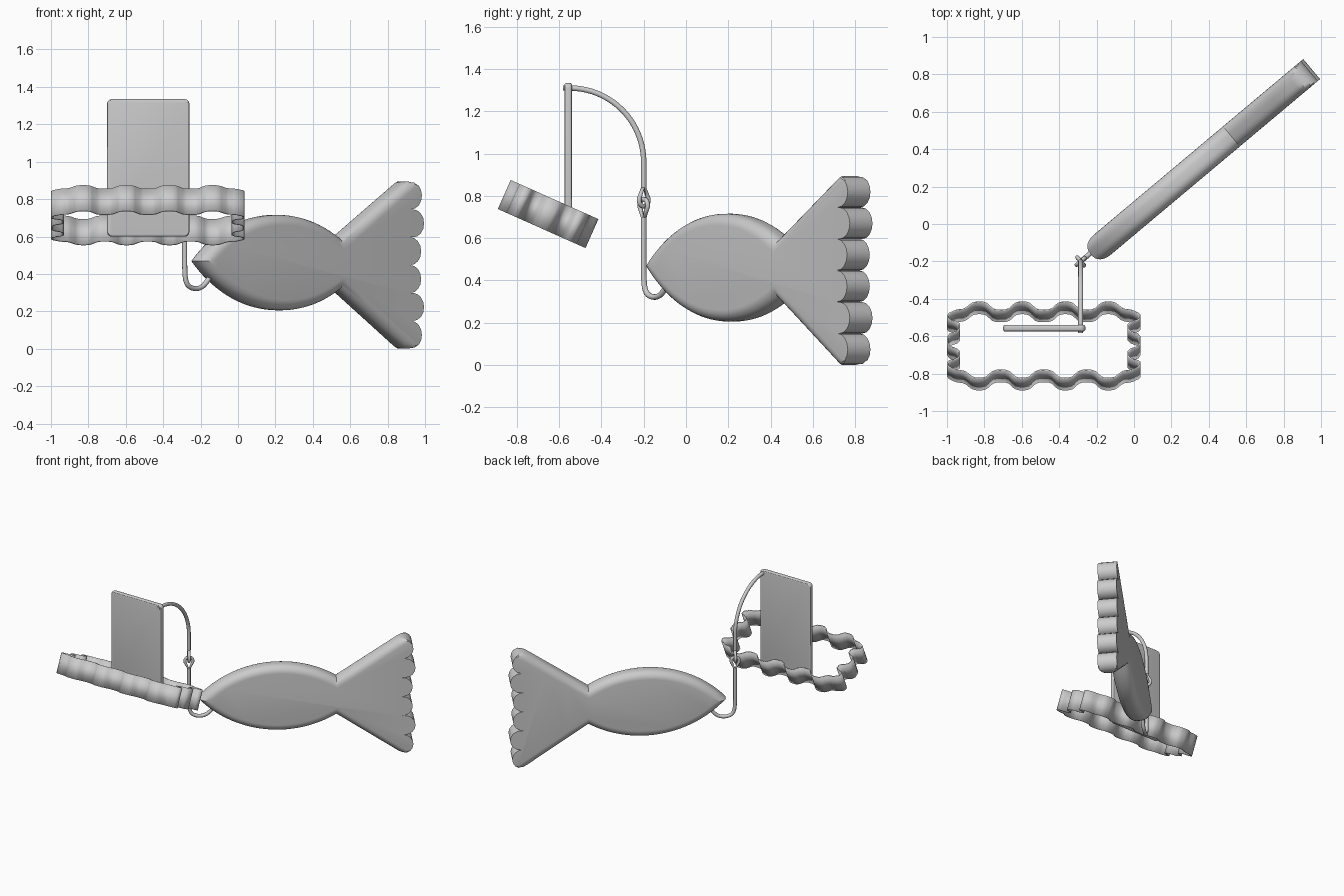
import bpy, bmesh
from math import sin, cos, pi, sqrt, radians, atan2
from mathutils import Matrix, Vector

cube = bpy.data.objects.get("Cube")
if cube:
    bpy.data.objects.remove(cube, do_unlink=True)

grey = bpy.data.materials.new("plain grey")
grey.use_nodes = True
grey.diffuse_color = (0.6, 0.6, 0.6, 1)
grey.node_tree.nodes["Principled BSDF"].inputs["Base Color"].default_value = grey.diffuse_color

# The lure and the hook lie in one upright plane turned about z
TURN = radians(40)
ALONG = Vector((cos(TURN), sin(TURN), 0))
ACROSS = Vector((-sin(TURN), cos(TURN), 0))
UP = Vector((0, 0, 1))


def finish(name, bm, angle=30):
    bmesh.ops.recalc_face_normals(bm, faces=bm.faces)
    mesh = bpy.data.meshes.new(name)
    bm.to_mesh(mesh)
    bm.free()
    mesh.materials.append(grey)
    mesh.shade_smooth()
    mesh.set_sharp_from_angle(angle=radians(angle))
    obj = bpy.data.objects.new(name, mesh)
    bpy.context.collection.objects.link(obj)
    return obj


def tube(name, points, radius, cyclic=False, kind="POLY"):
    curve = bpy.data.curves.new(name, "CURVE")
    curve.dimensions = "3D"
    curve.bevel_depth = radius
    curve.bevel_resolution = 3
    curve.use_fill_caps = True
    spline = curve.splines.new(kind)
    spline.points.add(len(points) - 1)
    for p, co in zip(spline.points, points):
        p.co = (*co, 1)
    spline.use_cyclic_u = cyclic
    if kind == "NURBS":
        spline.order_u = 4
        spline.use_endpoint_u = True
        spline.resolution_u = 8
    curve.materials.append(grey)
    obj = bpy.data.objects.new(name, curve)
    bpy.context.collection.objects.link(obj)


# Fish body and tail: one outline lofted through its thickness with a rounded rim
HALF_LEN, HALF_H, MID, JOINT = 0.575, 0.255, 0.295, 0.70
R = (HALF_LEN ** 2 + HALF_H ** 2) / (2 * HALF_H)
DROP = R - HALF_H
SLOPE = 0.68
JOINT_H = sqrt(R * R - (JOINT - MID) ** 2) - DROP


def tail_height(u, inset):
    return JOINT_H + SLOPE * (u - JOINT) - inset * 1.2


def fish_outline(inset):
    r = R - inset
    start = atan2(DROP, -sqrt(r * r - DROP * DROP))
    end_u = JOINT - MID
    end = atan2(sqrt(r * r - end_u ** 2), end_u)
    steps = 28
    arc = [start + (end - start) * i / steps for i in range(steps + 1)]
    top = [(MID + r * cos(a), r * sin(a) - DROP) for a in arc]
    top[0] = (top[0][0], 0)
    top += [(u, tail_height(u, inset)) for u in (0.85, 1.0, 1.14)]
    scallops = []
    for k in range(6):
        centre_u = (1.17, 1.185, 1.165)[min(k, 5 - k)]
        centre_z = 0.3725 - 0.149 * k
        for i in range(9):
            a = pi / 2 - pi * i / 8
            u, z = centre_u + 0.075 * cos(a), centre_z + 0.0745 * sin(a)
            limit = tail_height(u, inset)
            scallops.append((u, max(-limit, min(limit, z))))
    bottom = [(u, -z) for u, z in reversed(top[1:])]
    return top + scallops + bottom


bm = bmesh.new()
HALF_T, RIM, STEPS = 0.07, 0.055, 6
rings = []
for i in range(-STEPS, STEPS + 1):
    t = pi / 2 * abs(i) / STEPS
    depth = (HALF_T - RIM + RIM * sin(t)) * (1 if i > 0 else -1)
    layers = (depth, -depth) if i == 0 else (depth,)
    for v in layers:
        rings.append([bm.verts.new(ALONG * u + ACROSS * (v + 0.024) + UP * (z + 0.465 - 0.015 * u))
                      for u, z in fish_outline(RIM * (1 - cos(t)))])
for a, b in zip(rings, rings[1:]):
    for i in range(len(a)):
        j = (i + 1) % len(a)
        bm.faces.new((a[i], a[j], b[j], b[i]))
bm.faces.new(rings[0])
bm.faces.new(rings[-1])
bmesh.ops.remove_doubles(bm, verts=bm.verts, dist=0.00005)
finish("fish_body", bm)

# Flat tag with rounded corners and softened rim
bm = bmesh.new()
bmesh.ops.create_cube(bm, size=1, matrix=Matrix.Translation((-0.48, -0.557, 0.967))
                      @ Matrix.Diagonal((0.44, 0.036, 0.735, 1)))
corners = [e for e in bm.edges if abs((e.verts[0].co - e.verts[1].co).normalized().y) > 0.9]
bmesh.ops.bevel(bm, geom=corners, offset=0.025, segments=5, profile=0.5, affect="EDGES")
bm.normal_update()
rim = [e for e in bm.edges if sum(abs(f.normal.y) > 0.9 for f in e.link_faces) == 1]
bmesh.ops.bevel(bm, geom=rim, offset=0.012, segments=3, profile=0.5, affect="EDGES")
finish("tag", bm)

# Wavy-edged band, tilted forward: one quarter outline mirrored twice
quarter = [(0.035, 0.18), (0.075, 0.22), (0.1, 0.227), (0.13, 0.227), (0.155, 0.22),
           (0.195, 0.18), (0.265, 0.18), (0.305, 0.22), (0.33, 0.227), (0.36, 0.227),
           (0.385, 0.22), (0.425, 0.185), (0.47, 0.18), (0.517, 0.155), (0.517, 0.12),
           (0.455, 0.1), (0.455, 0.06), (0.517, 0.035)]
half = quarter + [(x, -y) for x, y in reversed(quarter)]
loop = half + [(-x, y) for x, y in reversed(half)]
smooth = []
for (ax, ay), (bx, by) in zip(loop, loop[1:] + loop[:1]):
    for f in (0.2, 0.8):
        smooth.append((ax + (bx - ax) * f, ay + (by - ay) * f))
bm = bmesh.new()
place = Matrix.Translation((-0.482, -0.652, 0.714)) @ Matrix.Rotation(radians(-24), 4, "X")
low, high = [[bm.verts.new(place @ Vector((x, y, h))) for x, y in smooth] for h in (-0.075, 0.075)]
for i in range(len(low)):
    j = (i + 1) % len(low)
    bm.faces.new((low[i], low[j], high[j], high[i]))
band = finish("wavy_band", bm, 25)
wall = band.modifiers.new("wall", "SOLIDIFY")
wall.thickness = 0.008
wall.offset = -1

# Cord from the tag, arching over to the linked loops
LINK = Vector((-0.285, -0.2, 0))
cord = [Vector((LINK.x, -0.582, 1.31))]
for i in range(21):
    a = pi / 2 * (1 - i / 20)
    cord.append(Vector((LINK.x, -0.55 + 0.35 * cos(a), 0.96 + 0.35 * sin(a))))
cord.append(LINK + UP * 0.84)
tube("upper_cord", cord, 0.0135)

# Two interlocked teardrop loops, at right angles to each other
for name, side, apex, sign in (("upper_loop", ACROSS, 0.85, -1), ("lower_loop", ALONG, 0.685, 1)):
    ring = [LINK + UP * apex]
    for i in range(17):
        a = radians(-20 + 220 * i / 16)
        ring.append(LINK + side * 0.029 * cos(a) + UP * (apex + sign * (0.07 + 0.029 * sin(a))))
    tube(name, ring, 0.011, cyclic=True)

# Lower hook curling into the fish's nose
hook = [(0, 0.7), (0, 0.6), (0, 0.48), (0, 0.38), (0.02, 0.33), (0.09, 0.315), (0.14, 0.335), (0.18, 0.39)]
tube("lower_hook", [LINK + ALONG * s + UP * z for s, z in hook], 0.0135, kind="NURBS")
